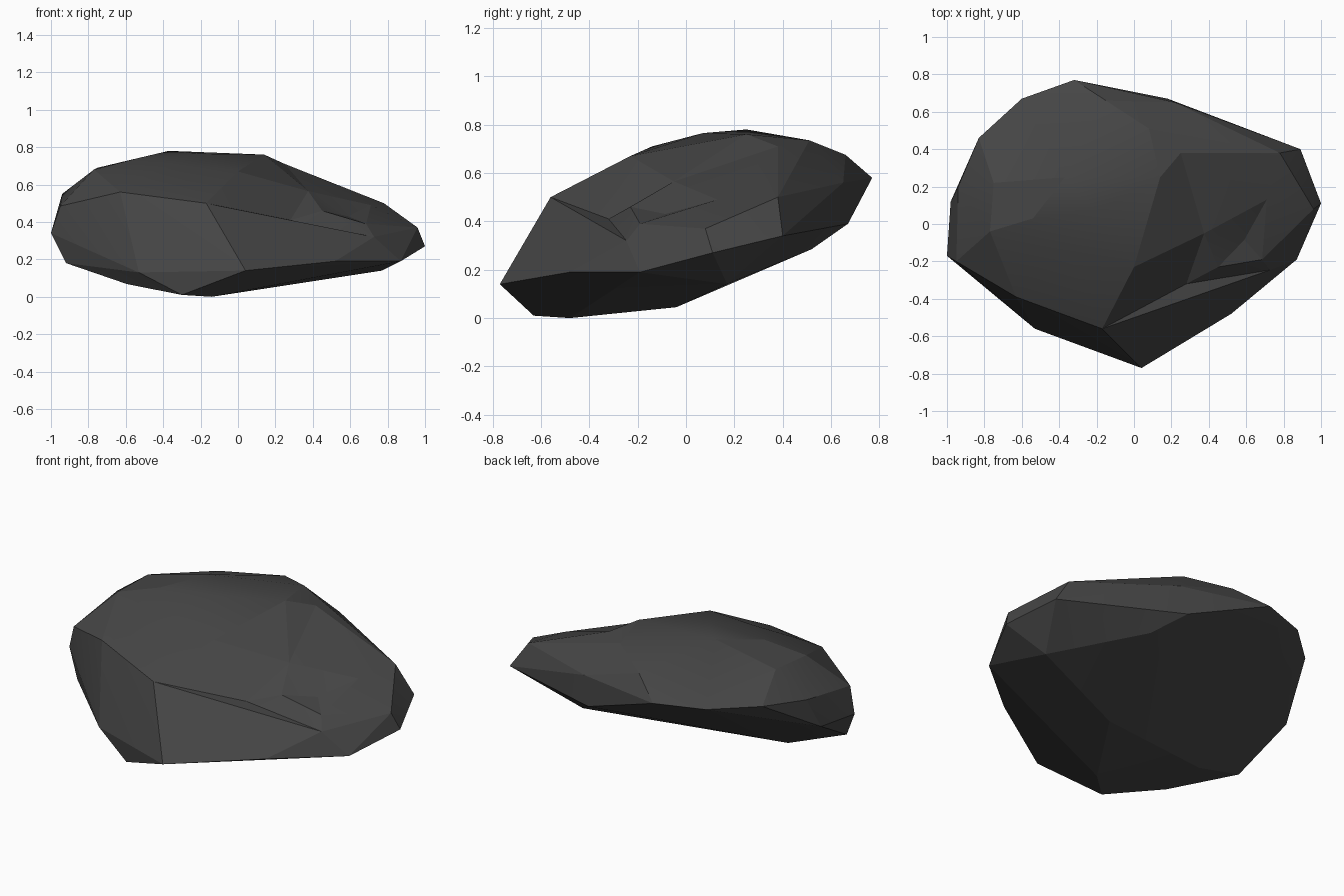
import bpy, bmesh
from math import radians
from mathutils import Vector
from mathutils.geometry import delaunay_2d_cdt, intersect_line_line_2d

cube = bpy.data.objects.get("Cube")
if cube:
    bpy.data.objects.remove(cube, do_unlink=True)

# Dark stone colour
stone = bpy.data.materials.new("dark_stone")
stone.use_nodes = True
stone.diffuse_color = (0.06, 0.06, 0.06, 1)
bsdf = stone.node_tree.nodes["Principled BSDF"]
bsdf.inputs["Base Color"].default_value = (0.06, 0.06, 0.06, 1)
bsdf.inputs["Roughness"].default_value = 0.9

# Border of the shallow valley on the sloping side, starting at the front spike
border = [(-.17, -.56, .5), (0, -.23, .67), (.14, .25, .76), (.25, .38, .71),
          (.78, .38, .5), (.96, .08, .37), (.727, -.246, .32)]
# Valley floor
valley = [(.28, -.32, .41), (.45, -.23, .46), (.685, -.19, .39),
          (.59, -.085, .43), (.375, -.05, .565), (.71, .13, .49)]
# Rest of the top, the outline and the underside
crown = [(-.37, .25, .78), (-.2, .07, .765), (-.54, .03, .74), (.08, .51, .735),
         (-.35, -.14, .71), (-.77, -.04, .68), (-.75, .22, .69), (-.15, .66, .675),
         (-.94, .2, .55), (-.95, -.2, .485), (-.63, -.39, .56), (-.55, -.28, .63),
         (.22, .65, .56)]
outline = [(-.32, .77, .58), (-.6, .67, .58), (-.83, .46, .58), (-.98, .12, .37),
           (-1, -.17, .34), (-.53, -.56, .13), (.04, -.77, .14), (.52, -.48, .19),
           (.87, -.19, .19), (1, .11, .27), (.89, .4, .34), (.18, .67, .39)]
under = [(.77, .17, .14), (.32, .52, .285), (.14, -.04, .045), (-.58, -.14, .065),
         (-.14, -.48, 0), (-.3, -.63, .01), (-.6, -.44, .07), (-.92, -.21, .18)]

points = [Vector(p) for p in border + valley + crown + outline + under]
flat = [p.xy for p in points]
rim_count = len(border)
floor_ids = range(rim_count, rim_count + len(valley))
top_count = len(points) - len(under)

# Convex boulder, used whole below and for its creases above
hull = bmesh.new()
for i, p in enumerate(points):
    if i not in floor_ids:
        hull.verts.new(p).index = i
bmesh.ops.convex_hull(hull, input=hull.verts[:])
hull.normal_update()
index_of = {v: min(range(len(points)), key=lambda i: (points[i] - v.co).length)
            for v in hull.verts}
lower, creases = [], set()
for f in hull.faces:
    ids = [index_of[v] for v in f.verts]
    if f.normal.z < 0:
        lower.append(ids)
    else:
        creases |= {tuple(sorted((ids[k - 1], ids[k]))) for k in range(len(ids))}
hull.free()

# Keep only the creases that stay clear of the valley
loop = [(i, (i + 1) % rim_count) for i in range(rim_count)]

def clear(edge):
    if max(edge) < rim_count:
        return False
    return not any(intersect_line_line_2d(flat[edge[0]], flat[edge[1]], flat[a], flat[b])
                   for a, b in loop if a not in edge and b not in edge)

a, b, c = list(floor_ids)[:3]
ledge = [(0, a), (1, a), (a, rim_count - 1), (a, b), (b, c)]
kept = [e for e in creases if max(e) < top_count and clear(e)]
_, _, faces, origin, _, _ = delaunay_2d_cdt(flat[:top_count], loop + ledge + kept, [], 0, 1e-5)
upper = [[origin[i][0] for i in f] for f in faces if all(origin[i] for i in f)]

# Join the top and the underside along the outline
bm = bmesh.new()
verts = [bm.verts.new(p) for p in points]
for ids in upper + lower:
    corners = [verts[i] for i in ids]
    if not bm.faces.get(corners):
        bm.faces.new(corners)
bmesh.ops.delete(bm, geom=[v for v in verts if not v.link_faces], context='VERTS')
bmesh.ops.recalc_face_normals(bm, faces=bm.faces[:])

mesh = bpy.data.meshes.new("boulder")
bm.to_mesh(mesh)
bm.free()
mesh.materials.append(stone)
boulder = bpy.data.objects.new("boulder", mesh)
bpy.context.collection.objects.link(boulder)

# Soften only the gentlest creases
bpy.ops.object.select_all(action='DESELECT')
boulder.select_set(True)
bpy.context.view_layer.objects.active = boulder
bpy.ops.object.shade_smooth_by_angle(angle=radians(12))
